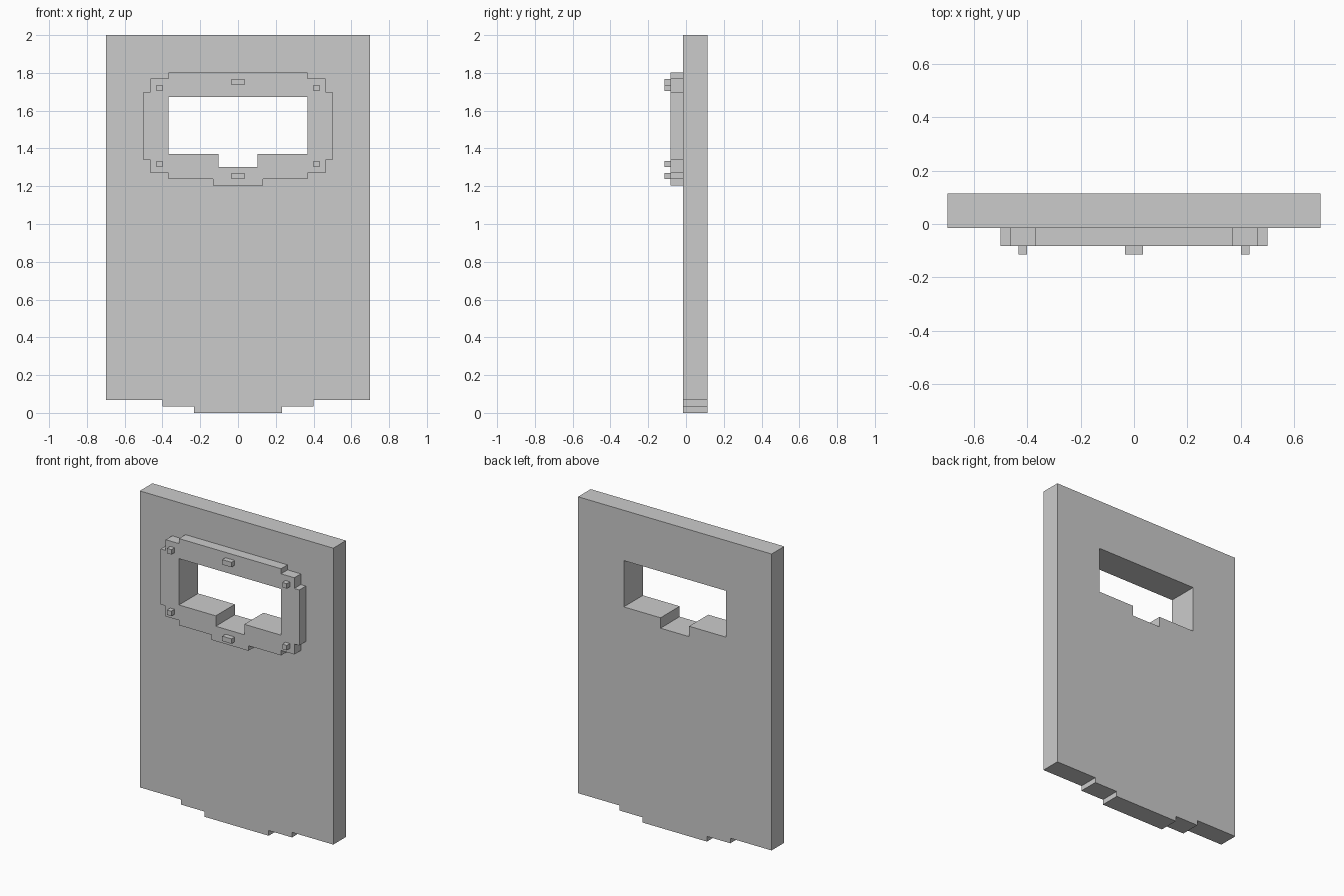
import bpy, bmesh, math

if "Cube" in bpy.data.objects:
    bpy.data.objects.remove(bpy.data.objects["Cube"])


def mirrored(half):
    """Closed outline from its right half, listed bottom to top."""
    return half + [(-x, z) for x, z in reversed(half)]


def plate(name, outlines, y0, y1):
    """Extrude x-z outlines (outer first, then holes) from y0 to y1."""
    curve = bpy.data.curves.new(name, 'CURVE')
    curve.dimensions = '2D'
    curve.fill_mode = 'BOTH'
    curve.extrude = (y1 - y0) / 2
    for pts in outlines:
        spline = curve.splines.new('POLY')
        spline.points.add(len(pts) - 1)
        for p, (x, z) in zip(spline.points, pts):
            p.co = (x, z, 0, 1)
        spline.use_cyclic_u = True
    obj = bpy.data.objects.new(name, curve)
    bpy.context.collection.objects.link(obj)
    obj.location.y = (y0 + y1) / 2
    obj.rotation_euler.x = math.pi / 2
    bpy.ops.object.select_all(action='DESELECT')
    obj.select_set(True)
    bpy.context.view_layer.objects.active = obj
    bpy.ops.object.convert(target='MESH')
    obj = bpy.context.view_layer.objects.active
    bm = bmesh.new()
    bm.from_mesh(obj.data)
    bmesh.ops.remove_doubles(bm, verts=bm.verts, dist=0.0005)
    bmesh.ops.dissolve_limit(bm, angle_limit=0.01, verts=bm.verts, edges=bm.edges)
    bmesh.ops.recalc_face_normals(bm, faces=bm.faces)
    for f in bm.faces:
        f.smooth = False
    bm.to_mesh(obj.data)
    bm.free()
    return obj


def box(name, x, z, w, h, y0, y1):
    bpy.ops.mesh.primitive_cube_add(size=1, location=(x, (y0 + y1) / 2, z))
    obj = bpy.context.object
    obj.name = name
    obj.scale = (w, y1 - y0, h)


# Window opening with a notch in its sill
window = mirrored([(0.103, 1.302), (0.103, 1.37), (0.368, 1.37), (0.368, 1.672)])

# Door panel with stepped lower edge
panel = mirrored([(0.232, 0), (0.232, 0.034), (0.40, 0.034), (0.40, 0.067),
                  (0.698, 0.067), (0.698, 2.0)])
plate("door_panel", [panel, window], -0.015, 0.115)

# Raised window frame with stepped corners
frame = mirrored([(0.132, 1.205), (0.132, 1.238), (0.368, 1.238), (0.368, 1.27),
                  (0.464, 1.27), (0.464, 1.338), (0.50, 1.338), (0.50, 1.70),
                  (0.464, 1.70), (0.464, 1.77), (0.368, 1.77), (0.368, 1.803)])
plate("window_frame", [frame, window], -0.082, -0.015)

# Rivets on the frame
for z_mid, z_corner in ((1.752, 1.719), (1.253, 1.317)):
    box("middle_rivet", 0, z_mid, 0.067, 0.032, -0.115, -0.082)
    for side in (-1, 1):
        box("corner_rivet", side * 0.416, z_corner, 0.032, 0.032, -0.115, -0.082)
